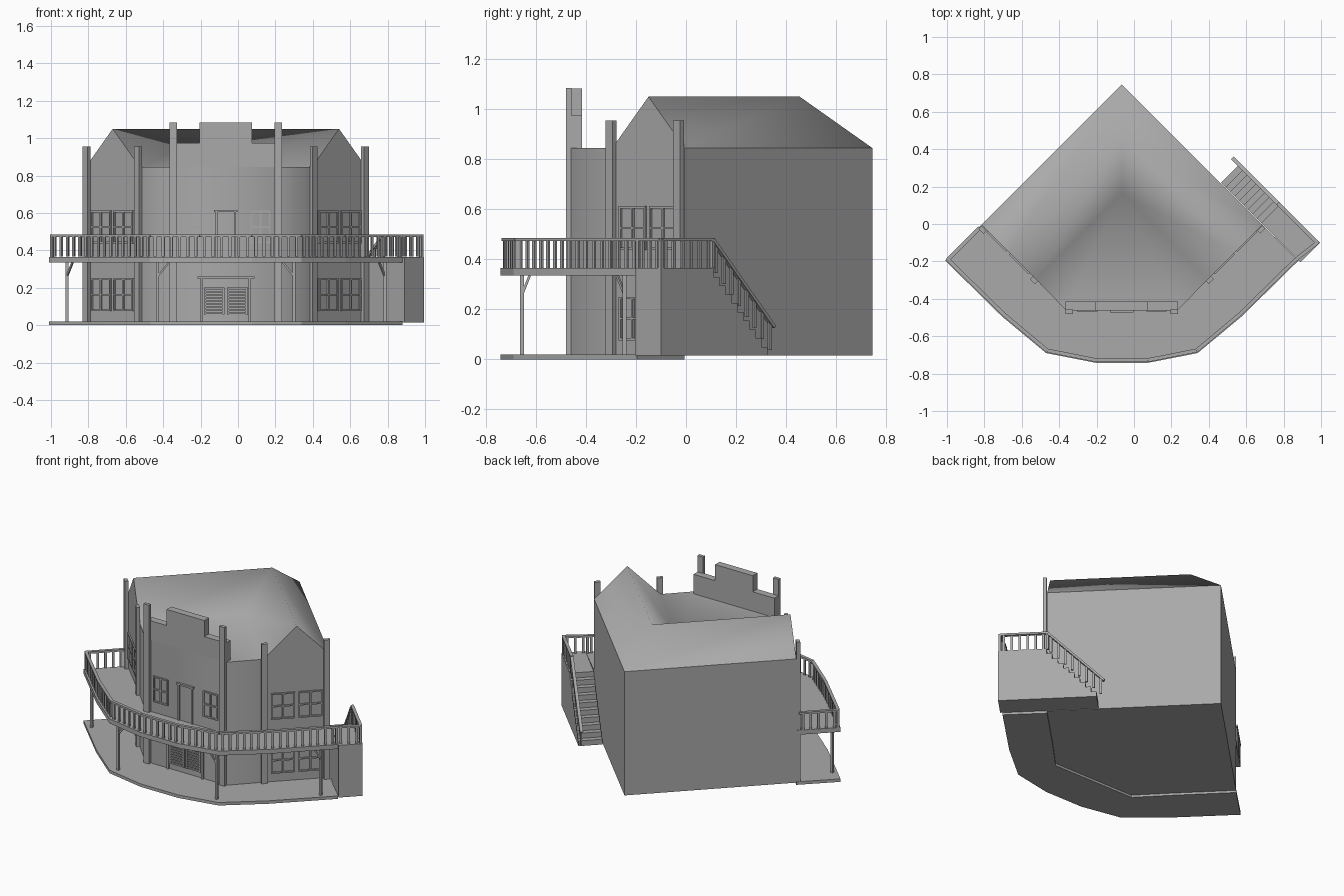
import bpy, bmesh, math
from mathutils import Vector, Matrix

cube = bpy.data.objects.get("Cube")
if cube:
    bpy.data.objects.remove(cube)

GREY = (0.4, 0.4, 0.4, 1)
mat = bpy.data.materials.new("plain_grey")
mat.use_nodes = True
mat.diffuse_color = GREY
mat.node_tree.nodes["Principled BSDF"].inputs["Base Color"].default_value = GREY

OFFSET = -0.065          # the symmetric plan is shifted sideways by the stair
Q = math.pi / 4
EAVE, RIDGE, DECK, FLOOR = 0.845, 1.05, 0.365, 0.015


def finish(name, bm, recalc=True):
    if recalc:
        bmesh.ops.recalc_face_normals(bm, faces=bm.faces)
    me = bpy.data.meshes.new(name)
    bm.to_mesh(me)
    bm.free()
    ob = bpy.data.objects.new(name, me)
    ob.location.x = OFFSET
    me.materials.append(mat)
    bpy.context.collection.objects.link(ob)
    return ob


def box(bm, center, size, turn=0.0):
    m = Matrix.Translation(center) @ Matrix.Rotation(turn, 4, 'Z') @ Matrix.Diagonal((*size, 1))
    bmesh.ops.create_cube(bm, size=1, matrix=m)


def beam(bm, a, b, width, height):
    a, b = Vector(a), Vector(b)
    d = b - a
    side = Vector((-d.y, d.x, 0)).normalized() if d.xy.length > 1e-5 else Vector((0, 1, 0))
    rot = Matrix((d.normalized(), side, d.normalized().cross(side))).transposed().to_4x4()
    m = Matrix.Translation((a + b) / 2) @ rot @ Matrix.Diagonal((d.length, width, height, 1))
    bmesh.ops.create_cube(bm, size=1, matrix=m)


def prism(bm, points, shift):
    """Extrude a closed 3D outline along a vector."""
    face = bm.faces.new([bm.verts.new(p) for p in points])
    top = bmesh.ops.extrude_face_region(bm, geom=[face], use_keep_orig=True)["geom"]
    bmesh.ops.translate(bm, vec=shift, verts=[v for v in top if isinstance(v, bmesh.types.BMVert)])


def mirrored(half):
    """Complete a right-hand half outline with its left-hand copy."""
    return half + [(-x, y) for x, y in reversed(half)]


# Walls
wall_half = [(0.75, -0.005), (0.46, -0.295), (0.30, -0.46)]
wall_line = mirrored(wall_half)
bm = bmesh.new()
prism(bm, [(x, y, FLOOR) for x, y in wall_line + [(0, 0.745)]], (0, 0, EAVE - FLOOR))
bmesh.ops.recalc_face_normals(bm, faces=bm.faces)
bmesh.ops.delete(bm, geom=[f for f in bm.faces if f.normal.z > 0.5], context='FACES_ONLY')
walls = finish("walls", bm, False)
bpy.context.view_layer.objects.active = walls
walls.select_set(True)
bpy.ops.object.shade_smooth_by_angle(angle=math.radians(50))
walls.select_set(False)

# Roof: two wings meeting at the back corner, with a flat part in front
bm = bmesh.new()
back, apex, valley = [bm.verts.new(p) for p in
                      ((0, 0.745, EAVE), (0, 0.455, RIDGE), (0, 0.165, EAVE))]
inner, front = [], []
for s in (1, -1):
    o, g, i, f = [bm.verts.new((s * x, y, z)) for x, y, z in
                  ((0.75, -0.005, EAVE), (0.605, -0.15, RIDGE),
                   (0.46, -0.295, EAVE), (0.30, -0.46, EAVE))]
    for loop in ([o, back, apex, g], [g, apex, valley, i]):
        bm.faces.new(loop if s > 0 else loop[::-1])
    inner.append(i)
    front.append(f)
bm.faces.new([inner[0], valley, inner[1], front[1], front[0]])
for f in bm.faces:
    f.smooth = True
finish("roof", bm)

bm = bmesh.new()
for s in (1, -1):
    tri = [bm.verts.new(p) for p in ((s * 0.46, -0.295, EAVE), (s * 0.75, -0.005, EAVE),
                                    (s * 0.605, -0.15, RIDGE))]
    bm.faces.new(tri if s > 0 else tri[::-1])
finish("gables", bm, False)

# Stepped parapet over the entrance
bm = bmesh.new()
steps = mirrored([(0.30, EAVE), (0.30, 0.975), (0.14, 0.975), (0.14, 1.083)])
prism(bm, [(x, -0.463, z) for x, z in steps], (0, 0.048, 0))
finish("parapet", bm)

# Tall wall posts
bm = bmesh.new()
for s in (1, -1):
    box(bm, (s * 0.28, -0.469, 0.55), (0.04, 0.022, 1.07))
    for x, y in ((0.47, -0.30), (0.745, -0.03)):
        box(bm, (s * x, y, 0.485), (0.038, 0.022, 0.94), s * Q)
finish("wall_posts", bm)

# Ground platform and balcony deck
edge_half = [(0.945, -0.195), (0.64, -0.495), (0.405, -0.69), (0.14, -0.742)]
ring = mirrored(edge_half) + wall_line[::-1]
for name, z, h in (("ground_platform", 0, 0.02), ("balcony_deck", 0.335, 0.03)):
    bm = bmesh.new()
    prism(bm, [(x, y, z) for x, y in ring], (0, 0, h))
    finish(name, bm)

# Stair block with landing, steps running back along the wall
corner = Vector((1.06, -0.10))
along, across = Vector((-1, 1)).normalized(), Vector((-1, -1)).normalized()
LAND, RUN, COUNT = 0.297, 0.304, 10
rise = (DECK - FLOOR) / COUNT
profile = [(0, FLOOR), (0, DECK), (LAND, DECK)]
for k in range(1, COUNT):
    s = LAND + (k - 1) * RUN / (COUNT - 1)
    profile += [(s, DECK - k * rise), (s + RUN / (COUNT - 1), DECK - k * rise)]
profile.append((LAND + RUN, FLOOR))
bm = bmesh.new()
prism(bm, [(*(corner + along * s), z) for s, z in profile], (*(across * 0.148), 0))
finish("stair_block", bm)

# Railing: top rail with evenly spaced balusters
bm = bmesh.new()
HIGH = 0.12


def rail(a, b, spacing=0.045):
    a, b = Vector(a), Vector(b)
    up = Vector((0, 0, HIGH - 0.006))
    beam(bm, a + up, b + up, 0.02, 0.013)
    n = max(2, round((b - a).xy.length / spacing))
    turn = math.atan2(b.y - a.y, b.x - a.x)
    for k in range(n):
        p = a.lerp(b, (k + 0.5) / n)
        box(bm, p + Vector((0, 0, HIGH / 2 - 0.004)), (0.015, 0.009, HIGH - 0.01), turn)


path = mirrored([(0.93, -0.19), (0.632, -0.482), (0.40, -0.676), (0.138, -0.728)])
path = [(1.045, -0.10), *path, (-0.76, -0.02)]
for (ax, ay), (bx, by) in zip(path, path[1:]):
    rail((ax, ay, DECK), (bx, by, DECK))
rail((1.045, -0.10, DECK), (0.84, 0.105, DECK))
rail((0.84, 0.105, DECK), (0.595, 0.35, 0.015))
for x, y in (path[0], path[1], path[-2], (0.84, 0.105)):
    box(bm, (x, y, DECK + HIGH / 2), (0.016, 0.016, HIGH), Q)
finish("railing", bm)

# Balcony supports with diagonal braces
bm = bmesh.new()
for s in (1, -1):
    for x, y, bx, by in ((0.365, -0.655, -0.06, 0.0), (0.365, -0.655, 0.0, 0.03),
                         (0.85, -0.245, -0.03, -0.03)):
        box(bm, (s * x, y, 0.178), (0.016, 0.016, 0.32))
        beam(bm, (s * x, y, 0.26), (s * (x + bx), y + by, 0.335), 0.01, 0.01)
finish("balcony_supports", bm)

# Windows built from thin glazing bars
bm = bmesh.new()


def window(center, width, height, columns, turn):
    c = Vector(center)
    side = Vector((math.cos(turn), math.sin(turn), 0))
    for k in range(columns + 1):
        box(bm, c + side * width * (k / columns - 0.5), (0.009, 0.012, height), turn)
    for k in (-0.5, 0, 0.5):
        box(bm, c + Vector((0, 0, k * height)), (width + 0.009, 0.012, 0.009), turn)


for z in (0.163, 0.525):
    for s in (1, -1):
        for t in (-0.085, 0.085):
            window((s * (0.607 + t * 0.707), -0.152 + t * 0.707, z), 0.14, 0.165, 2, s * Q)
for s in (1, -1):
    window((s * 0.185, -0.462, 0.525), 0.10, 0.165, 2, 0)
finish("window_bars", bm)

# Balcony door with lintel
bm = bmesh.new()
for s in (1, -1):
    box(bm, (s * 0.05, -0.463, 0.485), (0.01, 0.012, 0.24))
box(bm, (0, -0.465, 0.61), (0.125, 0.018, 0.012))
finish("balcony_door_frame", bm)

# Swing doors with slats, frame and lintel
bm = bmesh.new()
box(bm, (0, -0.467, 0.255), (0.305, 0.022, 0.012))
for s in (1, -1):
    box(bm, (s * 0.128, -0.465, 0.135), (0.014, 0.016, 0.23))
    for x in (0.012, 0.112):
        box(bm, (s * x, -0.465, 0.13), (0.012, 0.014, 0.145))
    for k in range(9):
        box(bm, (s * 0.062, -0.464, 0.064 + k * 0.0165), (0.096, 0.012, 0.009))
finish("swing_doors", bm)
